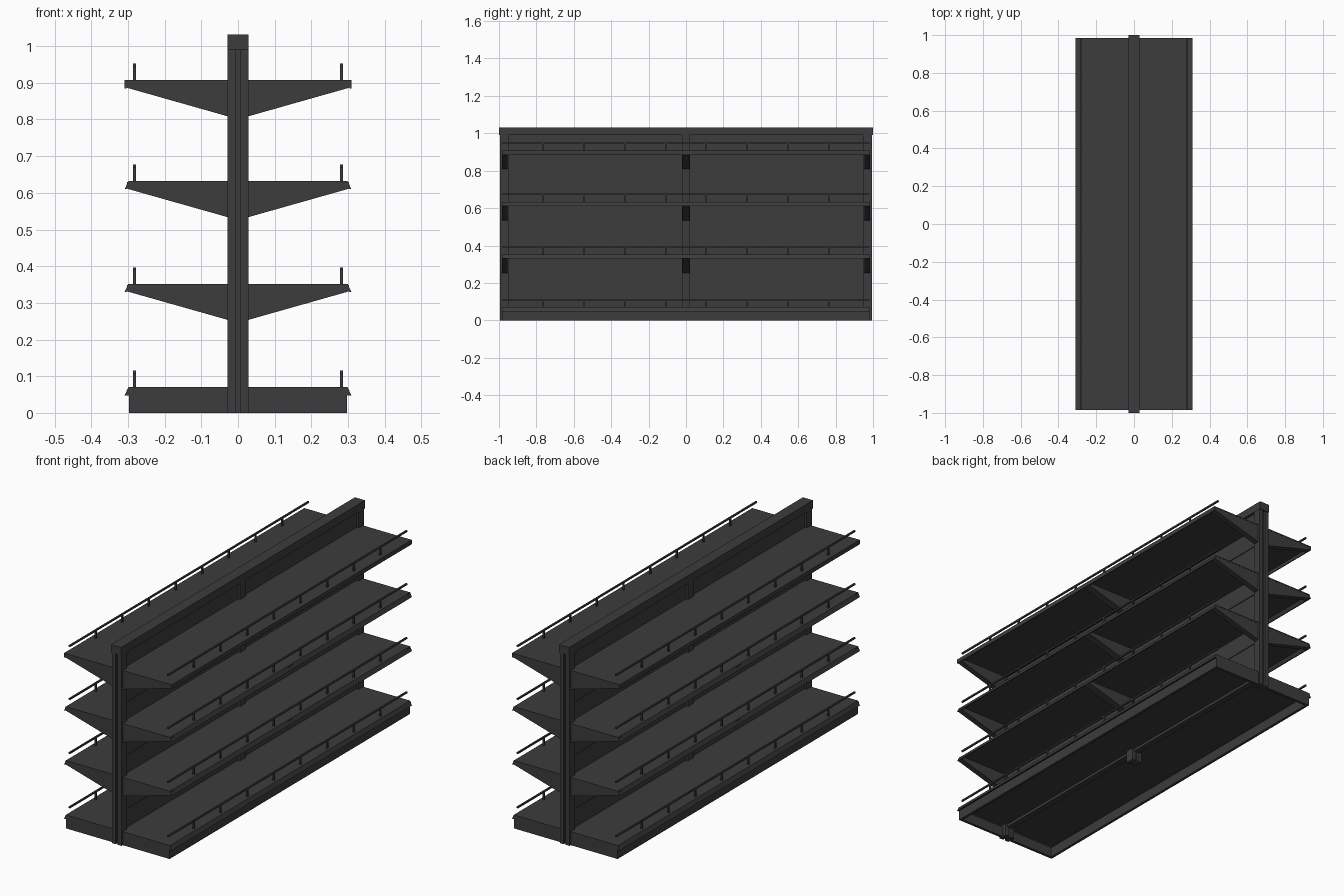
import bpy, bmesh

if "Cube" in bpy.data.objects:
    bpy.data.objects.remove(bpy.data.objects["Cube"])

mat = bpy.data.materials.new("dark_metal")
mat.diffuse_color = (0.045, 0.045, 0.045, 1)
mat.use_nodes = True
mat.node_tree.nodes["Principled BSDF"].inputs["Base Color"].default_value = mat.diffuse_color


def finish(name, bm):
    bmesh.ops.recalc_face_normals(bm, faces=bm.faces)
    me = bpy.data.meshes.new(name)
    bm.to_mesh(me)
    bm.free()
    me.materials.append(mat)
    ob = bpy.data.objects.new(name, me)
    bpy.context.collection.objects.link(ob)
    return ob


def add_prism(bm, pts, vec):
    """Extrude a closed 3D outline along vec."""
    f = bm.faces.new([bm.verts.new(p) for p in pts])
    r = bmesh.ops.extrude_face_region(bm, geom=[f], use_keep_orig=True)
    verts = [v for v in r["geom"] if isinstance(v, bmesh.types.BMVert)]
    bmesh.ops.translate(bm, verts=verts, vec=vec)


def add_box(bm, x0, x1, y0, y1, z0, z1):
    add_prism(bm, [(x0, y0, z0), (x1, y0, z0), (x1, y1, z0), (x0, y1, z0)], (0, 0, z1 - z0))


TOPS = [0.07, 0.352, 0.632, 0.907]
POSTS = [(-0.995, -0.95), (-0.0225, 0.0225), (0.95, 0.995)]

# uprights with a slot down both end faces
for i, (a, b) in enumerate(POSTS):
    bm = bmesh.new()
    w, g, d = 0.028, 0.006, 0.012
    outline = [(-w, a), (-g, a), (-g, a + d), (g, a + d), (g, a), (w, a),
               (w, b), (g, b), (g, b - d), (-g, b - d), (-g, b), (-w, b)]
    add_prism(bm, [(x, y, 0) for x, y in outline], (0, 0, 0.99))
    finish(f"upright_{i}", bm)

# top beam
bm = bmesh.new()
add_box(bm, -0.029, 0.029, -1, 1, 0.99, 1.032)
finish("top_beam", bm)

# back panels, stacked with shallow recessed bands
bm = bmesh.new()
levels = [0.05, 0.165, 0.255, 0.445, 0.535, 0.72, 0.807, 0.99]
for y0, y1 in [(-0.955, -0.02), (0.02, 0.955)]:
    for k in range(7):
        h = 0.016 if k % 2 == 0 else 0.012
        add_box(bm, -h, h, y0, y1, levels[k], levels[k + 1])
finish("back_panels", bm)

# hollow base plinth
bm = bmesh.new()
for s in (-1, 1):
    x0, x1 = sorted((s * 0.297, s * 0.283))
    add_box(bm, x0, x1, -0.985, 0.985, 0, 0.052)
    y0, y1 = sorted((s * 0.985, s * 0.971))
    add_box(bm, -0.283, 0.283, y0, y1, 0, 0.052)
finish("base_plinth", bm)

for side, s in (("left", -1), ("right", 1)):
    for i, t in enumerate(TOPS):
        # shelf sheet with folded front lip, slanted except on the top shelf
        k = 0.309 if i == 3 else 0.299
        bm = bmesh.new()
        prof = [(0.014, t), (k, t), (0.309, t - 0.022), (0.304, t - 0.022),
                (k - 0.006, t - 0.006), (0.014, t - 0.006)]
        add_prism(bm, [(s * x, -0.985, z) for x, z in prof], (0, 1.97, 0))
        if i == 0:  # end skirts closing the base shelf
            for y in (-0.985, 0.98):
                add_prism(bm, [(s * x, y, z) for x, z in
                               [(0.014, t - 0.003), (0.297, t - 0.003),
                                (0.305, t - 0.022), (0.014, t - 0.022)]], (0, 0.005, 0))
        finish(f"shelf_{side}_{i}", bm)

        # tapered brackets
        if i > 0:
            bm = bmesh.new()
            tri = [(0.02, t - 0.003), (0.302, t - 0.003), (0.305, t - 0.020), (0.026, t - 0.099)]
            for a, b in [(-0.984, -0.955), (-0.02, 0.02), (0.955, 0.984)]:
                add_prism(bm, [(s * x, a, z) for x, z in tri], (0, b - a, 0))
            finish(f"brackets_{side}_{i}", bm)

        # guard rail on small posts
        bm = bmesh.new()
        r = 0.004
        c = s * 0.282
        add_box(bm, c - r, c + r, -0.98, 0.98, t + 0.037, t + 0.045)
        for n in range(8):
            y = -0.765 + n * 0.2186
            add_box(bm, c - r, c + r, y - r, y + r, t - 0.002, t + 0.039)
        finish(f"guard_rail_{side}_{i}", bm)
